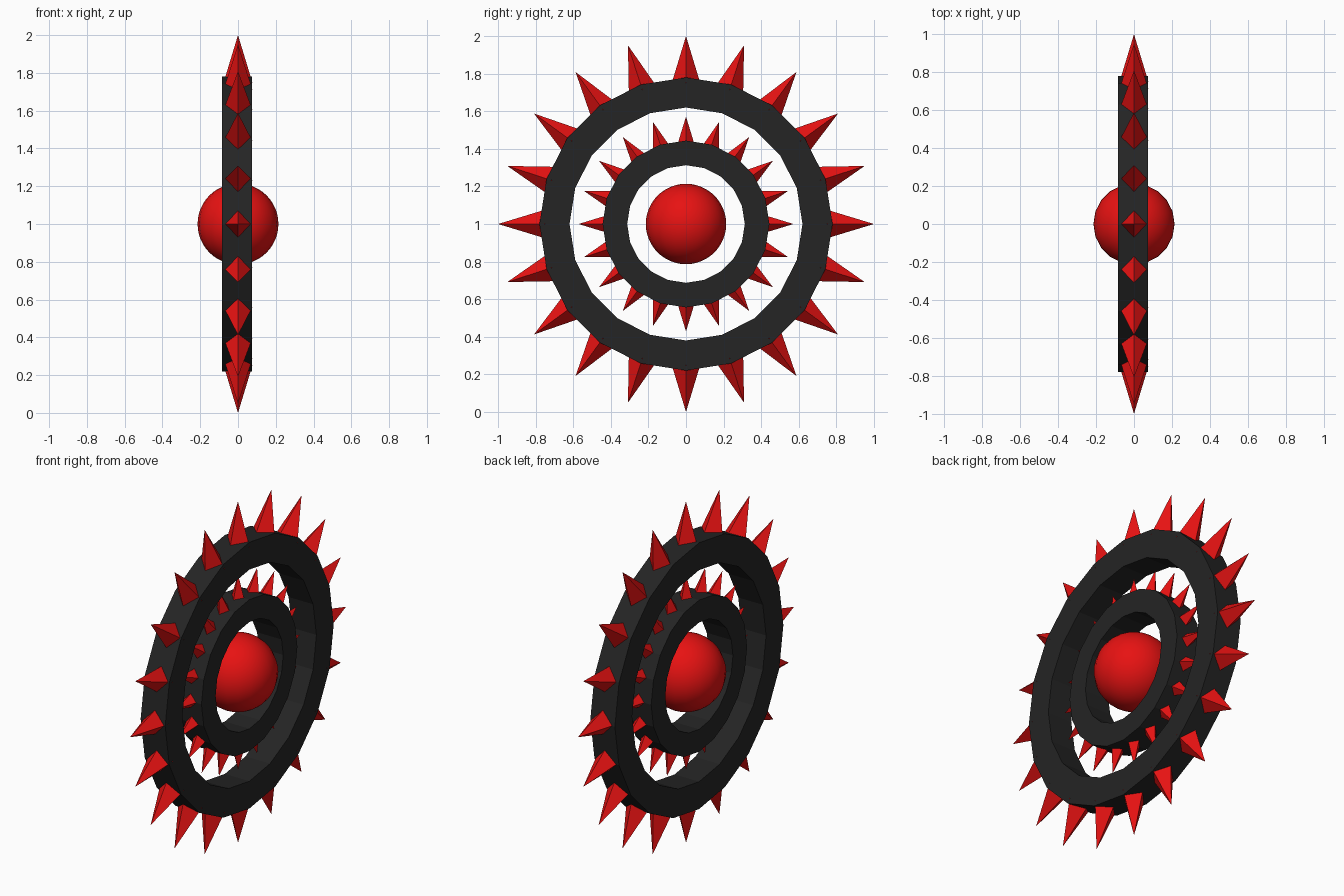
import bpy, bmesh
from math import sin, cos, tau

if "Cube" in bpy.data.objects:
    bpy.data.objects.remove(bpy.data.objects["Cube"])

SIDES = 20
CENTRE_Z = 1.0


def material(name, colour):
    m = bpy.data.materials.new(name)
    m.diffuse_color = colour
    m.use_nodes = True
    m.node_tree.nodes["Principled BSDF"].inputs["Base Color"].default_value = m.diffuse_color
    return m


RED = material("red", (0.8, 0.006, 0.006, 1))
BLACK = material("black", (0.018, 0.018, 0.018, 1))


def finish(bm, name, mat):
    bmesh.ops.recalc_face_normals(bm, faces=bm.faces)
    mesh = bpy.data.meshes.new(name)
    bm.to_mesh(mesh)
    bm.free()
    mesh.materials.append(mat)
    ob = bpy.data.objects.new(name, mesh)
    ob.location.z = CENTRE_Z
    bpy.context.collection.objects.link(ob)
    return ob


def polar(x, r, t, a):
    """Point at radius r and sideways offset t, turned by a about the x axis."""
    return (x, r * sin(a) + t * cos(a), r * cos(a) - t * sin(a))


def ring(name, r_in, r_out, x0, x1):
    bm = bmesh.new()
    profile = [(x0, r_in), (x1, r_in), (x1, r_out), (x0, r_out)]
    loops = [[bm.verts.new(polar(x, r, 0, tau * i / SIDES)) for x, r in profile]
             for i in range(SIDES)]
    for i in range(SIDES):
        a, b = loops[i], loops[(i + 1) % SIDES]
        for k in range(4):
            n = (k + 1) % 4
            bm.faces.new((a[k], a[n], b[n], b[k]))
    return finish(bm, name, BLACK)


def spikes(name, r_base, r_tip, half):
    bm = bmesh.new()
    for i in range(SIDES):
        a = tau * i / SIDES
        base = [bm.verts.new(polar(x, r_base, t, a))
                for x, t in ((half, 0), (0, half), (-half, 0), (0, -half))]
        tip = bm.verts.new(polar(0, r_tip, 0, a))
        bm.faces.new(base)
        for k in range(4):
            bm.faces.new((base[k], base[(k + 1) % 4], tip))
    return finish(bm, name, RED)


# Two concentric flat-sided rings
ring("outer_ring", 0.62, 0.78, -0.085, 0.074)
ring("inner_ring", 0.313, 0.444, -0.085, 0.074)

# Four-sided spikes on each ring corner
spikes("outer_spikes", 0.75, 1.0, 0.076)
spikes("inner_spikes", 0.428, 0.572, 0.044)

# Smooth ball floating in the middle
bm = bmesh.new()
bmesh.ops.create_uvsphere(bm, u_segments=20, v_segments=24, radius=0.214)
for f in bm.faces:
    f.smooth = True
finish(bm, "centre_ball", RED)
